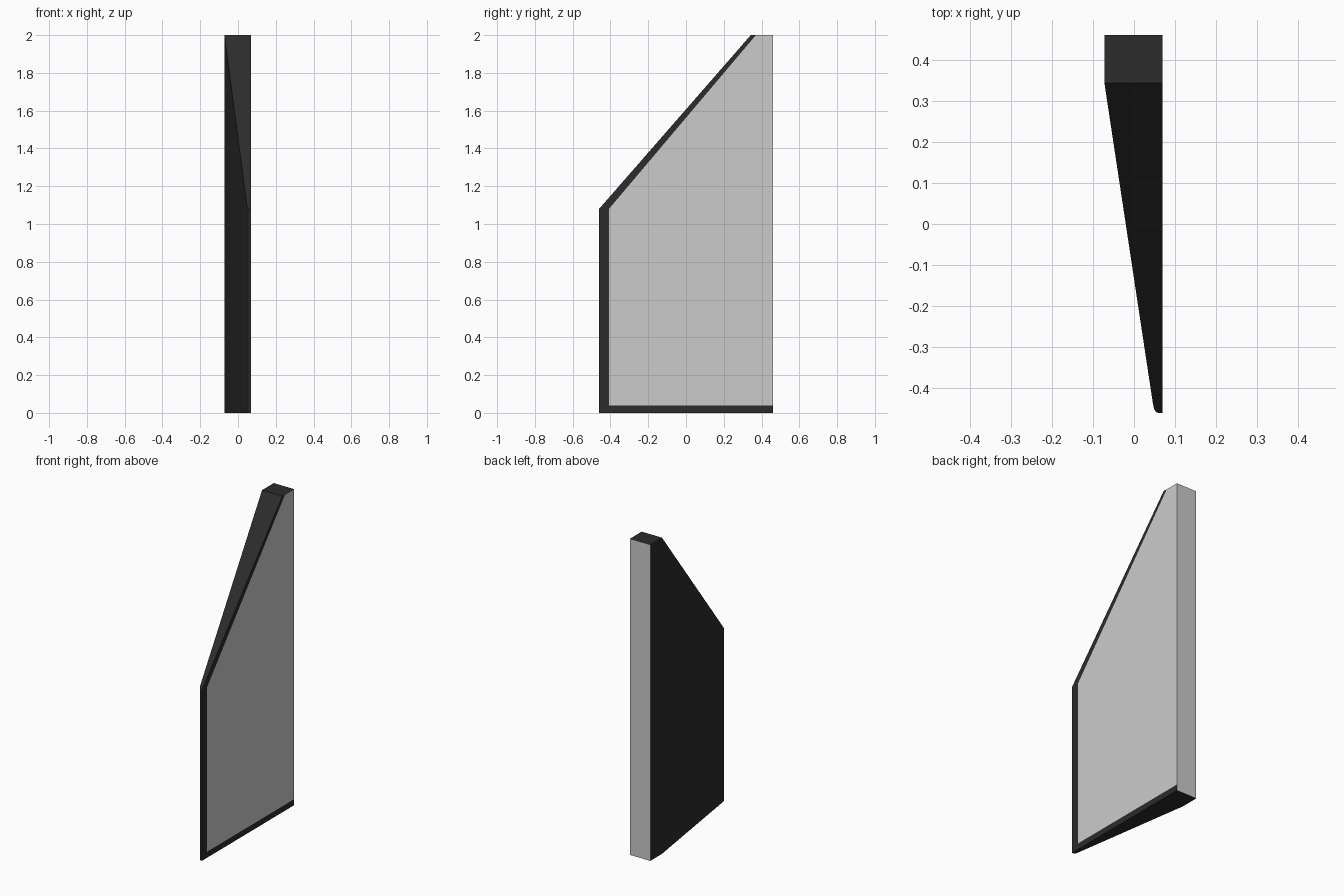
import bpy, bmesh
from mathutils import Vector

if "Cube" in bpy.data.objects:
    bpy.data.objects.remove(bpy.data.objects["Cube"])

# Wedge-shaped plan (x, y) with a small rounded nose
PLAN = [(0.07, 0.46), (-0.072, 0.46), (-0.072, 0.343), (0.046, -0.437),
        (0.049, -0.451), (0.054, -0.458), (0.060, -0.46), (0.07, -0.46)]
HEIGHT = 2.0


def slope_plane(y0, z0, y1, z1):
    """Point and upward normal of a plane sloping in y-z."""
    return Vector((0, y0, z0)), Vector((0, z0 - z1, y1 - y0)).normalized()


def solid():
    """Wedge with a raked top and the panel outline cut into its right face."""
    bm = bmesh.new()
    base = bm.faces.new([bm.verts.new((x, y, 0)) for x, y in PLAN])
    ext = bmesh.ops.extrude_face_region(bm, geom=[base], use_keep_orig=True)
    tops = [v for v in ext["geom"] if isinstance(v, bmesh.types.BMVert)]
    bmesh.ops.translate(bm, verts=tops, vec=(0, 0, HEIGHT))

    # Raked top
    co, no = slope_plane(-0.46, 1.08, 0.343, HEIGHT)
    cut = bmesh.ops.bisect_plane(bm, geom=bm.verts[:] + bm.edges[:] + bm.faces[:],
                                 plane_co=co, plane_no=no, clear_outer=True)
    edges = [e for e in bm.edges if e.is_boundary]
    bmesh.ops.holes_fill(bm, edges=edges, sides=0)
    bmesh.ops.recalc_face_normals(bm, faces=bm.faces[:])

    # Border lines on the right face
    for co, no in (slope_plane(-0.408, 1.08, 0.37, HEIGHT),
                   (Vector((0, -0.408, 0)), Vector((0, -1, 0))),
                   (Vector((0, 0, 0.038)), Vector((0, 0, -1)))):
        faces = [f for f in bm.faces if f.normal.x > 0.99]
        geom = set(faces)
        for f in faces:
            geom.update(f.edges)
            geom.update(f.verts)
        bmesh.ops.bisect_plane(bm, geom=list(geom), plane_co=co, plane_no=no)
        bm.normal_update()
    return bm


def is_grey(f):
    if f.normal.y > 0.99:
        return True
    c = f.calc_center_median()
    co, no = slope_plane(-0.408, 1.08, 0.37, HEIGHT)
    return (f.normal.x > 0.99 and c.y > -0.408 and c.z > 0.038
            and (c - co).dot(no) < 0)


def make_part(name, grey, mat=None):
    bm = solid()
    drop = [f for f in bm.faces if is_grey(f) != grey]
    bmesh.ops.delete(bm, geom=drop, context='FACES')
    me = bpy.data.meshes.new(name)
    bm.to_mesh(me)
    bm.free()
    ob = bpy.data.objects.new(name, me)
    bpy.context.collection.objects.link(ob)
    if mat:
        me.materials.append(mat)


black = bpy.data.materials.new("black_trim")
black.diffuse_color = (0.025, 0.025, 0.025, 1)
black.use_nodes = True
black.node_tree.nodes["Principled BSDF"].inputs["Base Color"].default_value = black.diffuse_color

# Dark outer cover, and grey side panel with back face
make_part("outer_cover", False, black)
make_part("side_and_back_panel", True)
